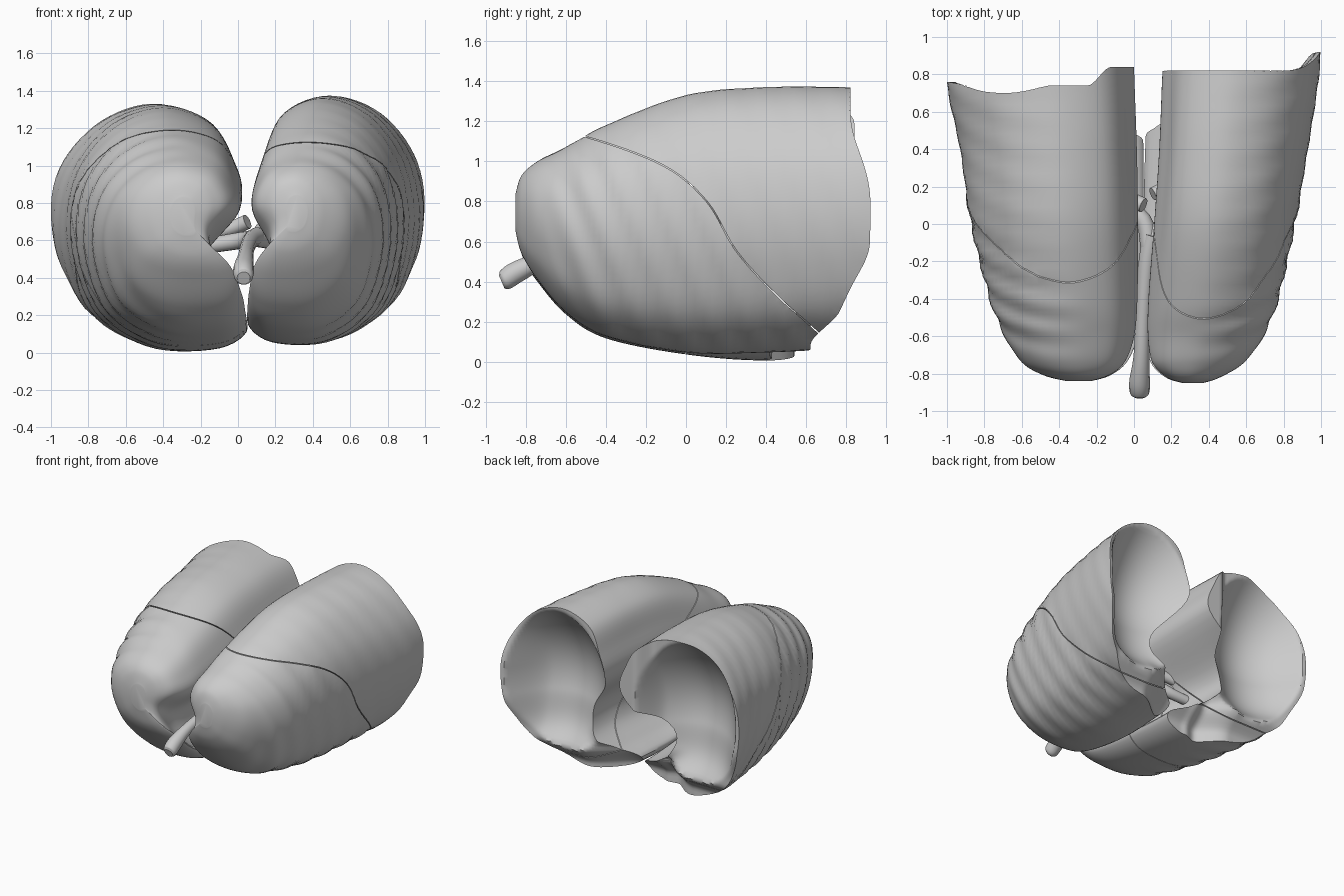
import bpy, bmesh
from math import sin, pi, radians
from mathutils import Matrix

if "Cube" in bpy.data.objects:
    bpy.data.objects.remove(bpy.data.objects["Cube"])


def smooth(a, b, x):
    t = min(1, max(0, (x - a) / (b - a)))
    return t * t * (3 - 2 * t)


def spline(pts, steps, closed=False):
    """Catmull-Rom through tuples of any length."""
    n, out = len(pts), []
    for i in range(n if closed else n - 1):
        q = [pts[(i + k) % n] if closed else pts[min(max(i + k, 0), n - 1)] for k in (-1, 0, 1, 2)]
        for s in range(steps):
            t = s / steps
            out.append(tuple(b + .5 * t * (c - a + t * (2 * a - 5 * b + 4 * c - d + t * (3 * (b - c) + d - a)))
                             for a, b, c, d in zip(*q)))
    return out if closed else out + [tuple(pts[-1])]


def add(me, name):
    ob = bpy.data.objects.new(name, me)
    bpy.context.collection.objects.link(ob)
    return ob


def finish(bm, name):
    bmesh.ops.recalc_face_normals(bm, faces=bm.faces)
    me = bpy.data.meshes.new(name)
    bm.to_mesh(me)
    bm.free()
    return add(me, name)


def cut(src, cutter, name):
    """New object: src minus cutter; falls back to other solvers if one fails."""
    mod = src.modifiers.new("cut", 'BOOLEAN')
    mod.operation, mod.object = 'DIFFERENCE', cutter
    for solver in ('EXACT', 'MANIFOLD', 'FLOAT'):
        mod.solver = solver
        bpy.context.view_layer.update()
        me = bpy.data.meshes.new_from_object(src.evaluated_get(bpy.context.evaluated_depsgraph_get()))
        if 20 < len(me.polygons) and len(me.vertices) != len(src.data.vertices):
            break
    src.modifiers.remove(mod)
    return add(me, name)


def section(n, m):
    """Bean-shaped unit section: n = heart notch depth, m = upper inner setback."""
    return spline([(0, .09), (.15, .01), (.5, .01), (.8, .13), (.95, .33), (1, .55), (.94, .76),
                   (.75, .93), (.48, 1), (.2 + m * .3, .94), (m + .04, .8), (m, .62),
                   (n * .95, .4), (n * .92, .25), (n * .45, .15)], 6, True)


def lung_body(rows, inner, fissure):
    bm = bmesh.new()
    rings = []
    for y, x0, x1, z0, z1, n in spline(rows, 9):
        ring = []
        for u, v in section(n, .02 + inner * max(0, n - .16)):
            x, z = x0 + u * (x1 - x0), z0 + v * (z1 - z0)
            # rib impressions on the outer wall
            fy = min(fissure, key=lambda p: abs(p[1] - z))[0]
            w = smooth(.3, .8, u) * smooth(-.8, -.5, y) * (1 - .7 * smooth(fy - .05, fy + .05, y))
            a = .01 * w * sin(2 * pi * (y + .42 * z) / .18)
            ring.append(bm.verts.new((x + a * (u - .5) * 1.6, y, z + a * (v - .5) * 1.6)))
        rings.append(ring)
    for a, b in zip(rings, rings[1:]):
        for i in range(len(a)):
            j = (i + 1) % len(a)
            bm.faces.new((a[i], a[j], b[j], b[i]))
    bm.faces.new(rings[0])
    bm.faces.new(rings[-1])
    return finish(bm, "lung_body")


def diaphragm(rim, outer, medial, depth):
    """Domed cutter for the hollow base."""
    bm = bmesh.new()
    bmesh.ops.create_grid(bm, x_segments=90, y_segments=90, size=1)
    for v in bm.verts:
        x, z = .501 + v.co.x * .75, .703 + v.co.y
        r2 = ((x - .55) / .42) ** 2 + ((z - .77) / .57) ** 2
        y = rim + outer * smooth(.75, 1, x) * smooth(1.3, .8, z) + medial * smooth(.25, .12, x)
        y -= .07 * smooth(.6, .3, z) + .13 * smooth(.25, .08, z) + depth * max(0, 1 - r2)
        # the tongue along the bottom inner edge stops short
        y -= .22 * smooth(.45, .08, x) * smooth(.4, .25, z)
        v.co = (x, y, z)
    extrude(bm, 1, 1.5)
    return finish(bm, "diaphragm_cutter")


def extrude(bm, axis, end):
    ext = bmesh.ops.extrude_face_region(bm, geom=bm.faces[:])
    for v in ext['geom']:
        if isinstance(v, bmesh.types.BMVert):
            v.co[axis] = end


def prism(line, corners, shift=0):
    """Fissure curve in the y-z plane, closed by corners, extruded across x."""
    bm = bmesh.new()
    bm.faces.new([bm.verts.new((-.613, y + shift, z + shift)) for y, z in list(line) + corners])
    extrude(bm, 0, 1.617)
    return finish(bm, "fissure_cutter")


def split(src, line, front, rear):
    """Cut along a fissure into a front and a rear lobe."""
    (y0, z0), (y1, z1) = line[0], line[-1]
    rear_half = prism(line, [(y1, -.41), (1.63, -.41), (1.63, 1.83), (y0, 1.83)])
    front_half = prism(line, [(y1, -.41), (-1.53, -.41), (-1.53, 1.83), (y0, 1.83)], .004)
    parts = [cut(src, rear_half, front), cut(src, front_half, rear)]
    for o in (rear_half, front_half, src):
        bpy.data.objects.remove(o)
    return parts


def build_lung(rows, inner, fissure, base, names):
    line = spline(fissure, 6)
    body, dome = lung_body(rows, inner, line), diaphragm(*base)
    hollow = cut(body, dome, "hollow_lung")
    for o in (body, dome):
        bpy.data.objects.remove(o)
    return split(hollow, line, *names)


# lung at +x: rows of y, x range, z range, notch
rows_a = [(-.85, .26, .37, .65, .84, .05), (-.82, .17, .46, .54, .93, .1), (-.74, .09, .59, .41, 1.0, .16),
          (-.6, .06, .69, .25, 1.07, .18), (-.4, .05, .77, .13, 1.18, .22), (0, .05, .86, .05, 1.33, .31),
          (.4, .06, .93, .05, 1.37, .35), (.8, .08, .99, .07, 1.37, .33), (1.05, .1, 1.0, .08, 1.36, .33)]
fis_a = [(-.75, 1.16), (-.5, 1.12), (-.12, .98), (.1, .8), (.25, .55), (.45, .33), (.65, .15), (.9, -.1)]
lobes = build_lung(rows_a, .4, fis_a, (.82, .1, 0, .28), ("front_lobe_a", "rear_lobe_a"))

# lung at -x, built on +x and mirrored
rows_b = [(-.84, .23, .36, .63, .83, .05), (-.81, .13, .48, .51, .93, .12), (-.74, .04, .60, .4, 1.0, .2),
          (-.6, -.02, .69, .24, 1.07, .27), (-.4, -.04, .77, .12, 1.16, .27), (0, -.05, .87, .04, 1.28, .31),
          (.4, -.05, .93, .01, 1.32, .36), (.75, -.04, 1.0, .04, 1.33, .36), (1.05, -.03, 1.0, .06, 1.33, .36)]
fis_b = [(-.6, 1.31), (-.3, 1.18), (-.1, 1.03), (.08, .8), (.25, .53), (.45, .33), (.65, .13), (.87, -.11)]
front, rear = build_lung(rows_b, .15, fis_b, (.74, .02, .1, .28), ("front_lobe_b", "rear_lobe_b"))
mid_line = spline([(.14, 1.32), (.09, .8), (.03, .4), (-.03, -.3)], 5)
pair = split(front, mid_line, "upper_lobe_b", "middle_lobe_b")
for ob in pair + [rear]:
    ob.data.transform(Matrix.Diagonal((-1, 1, 1, 1)))
    ob.data.flip_normals()
for ob in lobes + pair + [rear]:
    ob.data.shade_smooth()
    ob.data.set_sharp_from_angle(angle=radians(40))


# windpipe, bronchi and vessels
def tube(name, pts):
    cu = bpy.data.curves.new(name, 'CURVE')
    cu.dimensions, cu.bevel_depth, cu.bevel_resolution, cu.use_fill_caps = '3D', 1, 5, True
    path = spline(pts, 6)
    sp = cu.splines.new('POLY')
    sp.points.add(len(path) - 1)
    for p, (x, y, z, r) in zip(sp.points, path):
        p.co, p.radius = (x, y, z, 1), r
    sp.use_smooth = True
    add(cu, name)


tube("windpipe", [(.03, -.92, .4, .035), (.03, -.9, .41, .052), (.03, -.84, .45, .055), (.04, -.7, .51, .042),
                  (.05, -.45, .56, .04), (.07, -.2, .6, .045), (.1, -.06, .62, .05)])
tube("bronchus_a", [(.08, -.12, .61, .045), (.16, .0, .6, .045), (.34, .1, .55, .04)])
tube("bronchus_b", [(.08, -.12, .61, .045), (.02, .05, .6, .045), (-.3, .15, .55, .04)])
tube("vessel_a", [(.1, .16, .66, .035), (.2, .2, .62, .04), (.4, .25, .55, .04)])
tube("vessel_b", [(.05, .1, .7, .04), (-.05, .14, .66, .04), (-.3, .2, .6, .04)])
tube("lower_vessel_a", [(.14, .1, .48, .04), (.24, .14, .46, .04), (.42, .2, .44, .035)])
tube("lower_vessel_b", [(-.1, .2, .5, .04), (-.18, .22, .47, .04), (-.35, .25, .44, .035)])
